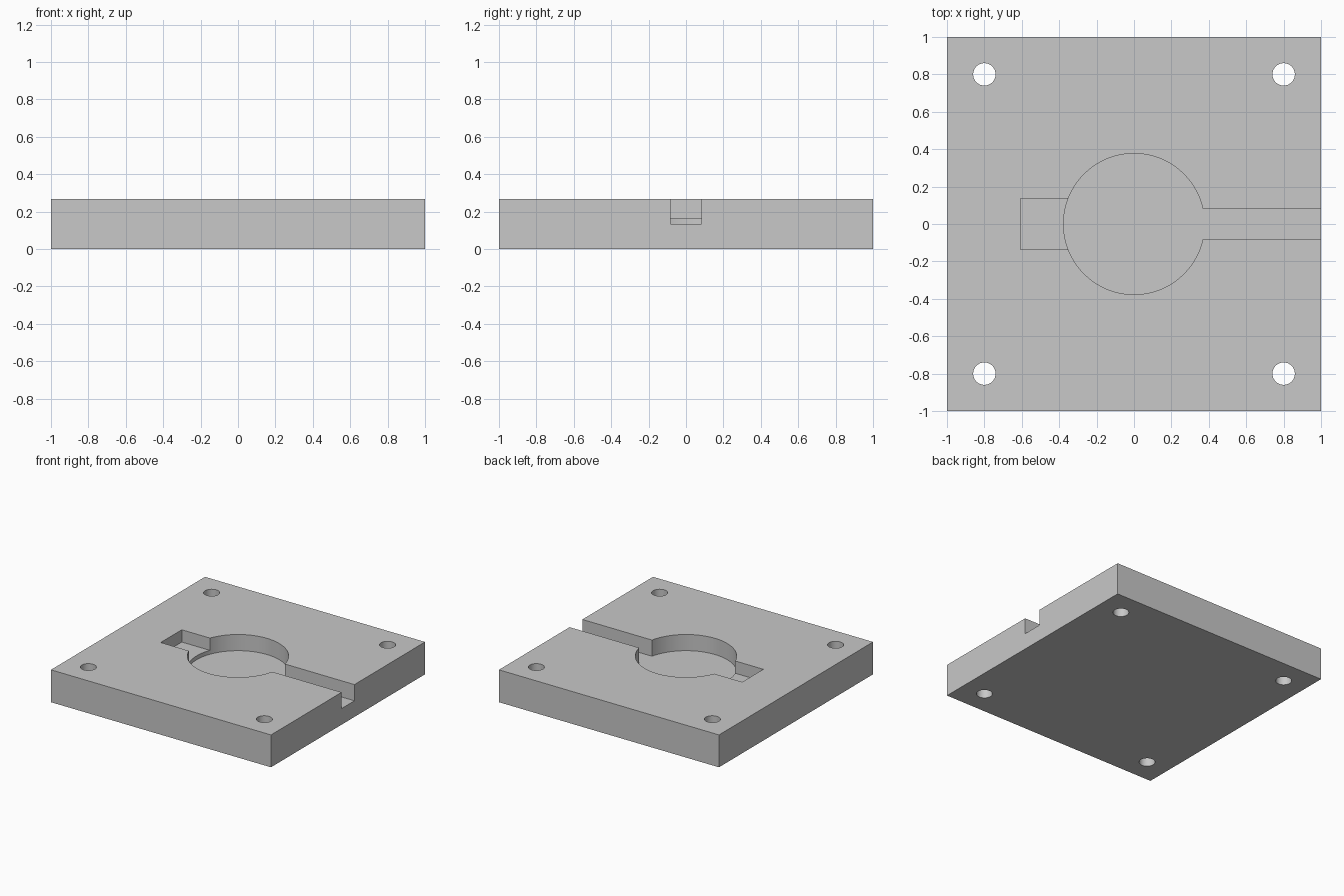
import bpy
import bmesh
import math

cube = bpy.data.objects.get("Cube")
if cube:
    bpy.data.objects.remove(cube, do_unlink=True)

HEIGHT = 0.266
RECESS_FLOOR = 0.133
POCKET_FLOOR = 0.165
RECESS_RADIUS = 0.377
SLOT_HALF = 0.083
POCKET_HALF = 0.137
POCKET_END = -0.607
HOLE_RADIUS = 0.06
HOLE_OFFSET = 0.8
ABOVE = HEIGHT + 0.1

grey = bpy.data.materials.new("plain grey")
grey.use_nodes = True
colour = (0.58, 0.58, 0.58, 1)
grey.diffuse_color = colour
grey.node_tree.nodes["Principled BSDF"].inputs["Base Color"].default_value = colour


def prism(name, outline, bottom, top):
    """Extrude a counter-clockwise outline from bottom to top."""
    bm = bmesh.new()
    face = bm.faces.new([bm.verts.new((x, y, bottom)) for x, y in outline])
    ext = bmesh.ops.extrude_face_region(bm, geom=[face])
    verts = [v for v in ext["geom"] if isinstance(v, bmesh.types.BMVert)]
    bmesh.ops.translate(bm, verts=verts, vec=(0, 0, top - bottom))
    bmesh.ops.recalc_face_normals(bm, faces=bm.faces)
    mesh = bpy.data.meshes.new(name)
    bm.to_mesh(mesh)
    bm.free()
    mesh.materials.append(grey)
    obj = bpy.data.objects.new(name, mesh)
    bpy.context.collection.objects.link(obj)
    return obj


def rectangle(x0, x1, half):
    return [(x0, -half), (x1, -half), (x1, half), (x0, half)]


def arc(cx, cy, radius, start, end, steps):
    angles = [start + (end - start) * i / steps for i in range(steps + 1)]
    return [(cx + radius * math.cos(a), cy + radius * math.sin(a)) for a in angles]


# Square base plate
plate = prism("base_plate", rectangle(-1, 1, 1), 0, HEIGHT)

# Round recess joined to the slot that runs out through the left edge
mouth = math.asin(SLOT_HALF / RECESS_RADIUS)
keyhole = arc(0, 0, RECESS_RADIUS, mouth, math.tau - mouth, 72)
keyhole += [(1.1, -SLOT_HALF), (1.1, SLOT_HALF)]
cutters = [prism("recess_cutter", keyhole, RECESS_FLOOR, ABOVE)]

# Shallower rectangular pocket on the other side of the recess
cutters.append(prism("pocket_cutter", rectangle(POCKET_END, -0.2, POCKET_HALF),
                     POCKET_FLOOR, ABOVE))

# Corner screw holes
for sx in (-1, 1):
    for sy in (-1, 1):
        circle = arc(sx * HOLE_OFFSET, sy * HOLE_OFFSET, HOLE_RADIUS, 0, math.tau, 40)[:-1]
        cutters.append(prism("hole_cutter", circle, -0.1, ABOVE))

# Cut everything out of the plate
bpy.ops.object.select_all(action="DESELECT")
plate.select_set(True)
bpy.context.view_layer.objects.active = plate
for cutter in cutters:
    cutter.hide_render = True
    mod = plate.modifiers.new(cutter.name, "BOOLEAN")
    mod.operation = "DIFFERENCE"
    mod.solver = "EXACT"
    mod.object = cutter
    bpy.ops.object.modifier_apply(modifier=mod.name)
    bpy.data.objects.remove(cutter, do_unlink=True)

bpy.ops.object.shade_smooth_by_angle(angle=math.radians(30))
